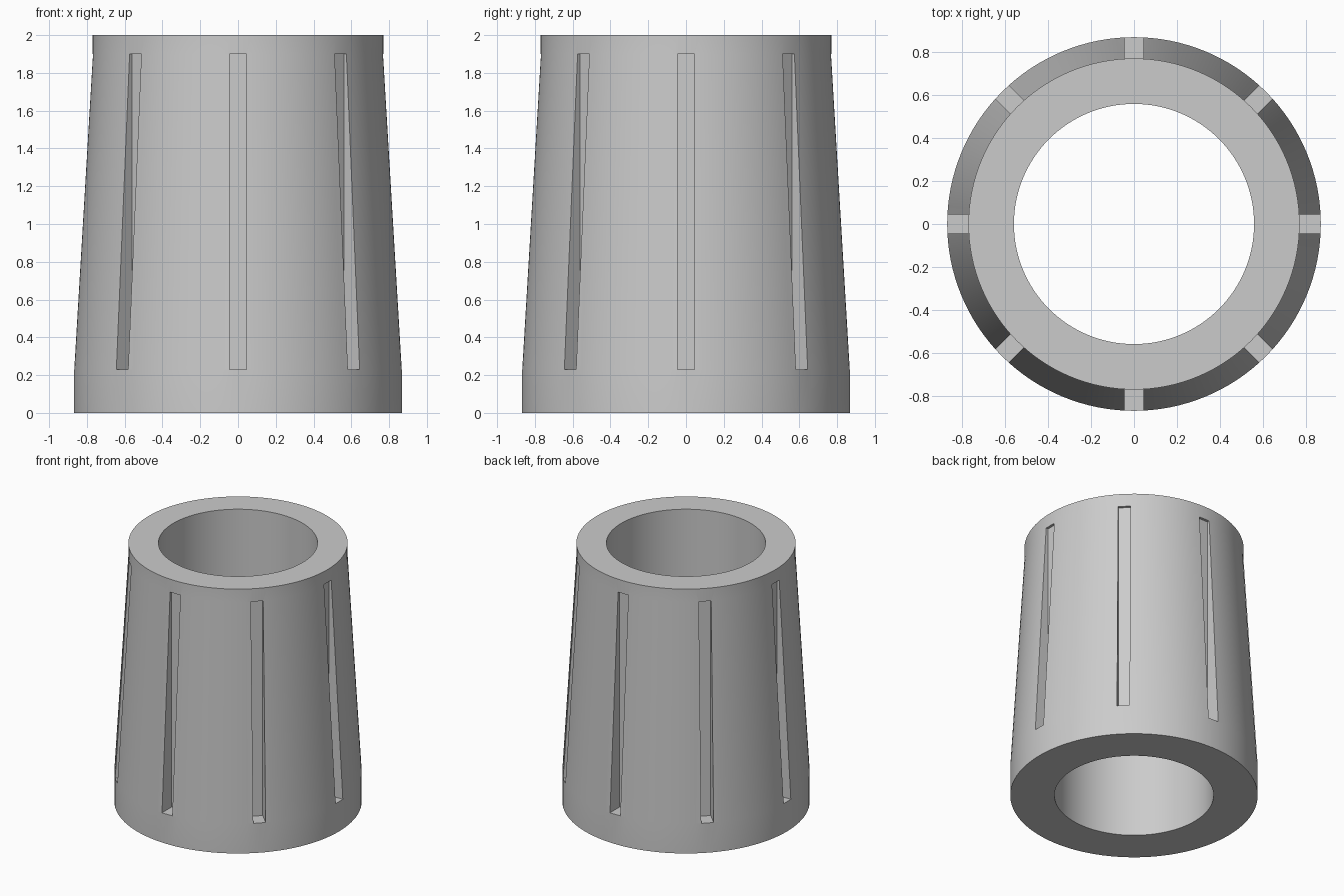
import bpy
import bmesh
import math
from mathutils import Matrix

SEGMENTS = 128
SLOTS = 8

cube = bpy.data.objects.get("Cube")
if cube:
    bpy.data.objects.remove(cube, do_unlink=True)


def add_object(name, bm):
    bmesh.ops.recalc_face_normals(bm, faces=bm.faces)
    mesh = bpy.data.meshes.new(name)
    bm.to_mesh(mesh)
    bm.free()
    obj = bpy.data.objects.new(name, mesh)
    bpy.context.collection.objects.link(obj)
    return obj


# Tapered sleeve: closed wall profile (radius, height) spun round the axis
profile = [(0.558, 0), (0.868, 0), (0.868, 0.23), (0.769, 1.9), (0.769, 2), (0.558, 2)]
bm = bmesh.new()
rings = []
for i in range(SEGMENTS):
    a = math.tau * i / SEGMENTS
    rings.append([bm.verts.new((r * math.cos(a), r * math.sin(a), z)) for r, z in profile])
for i, ring in enumerate(rings):
    following = rings[(i + 1) % SEGMENTS]
    for j in range(len(profile)):
        k = (j + 1) % len(profile)
        bm.faces.new((ring[j], following[j], following[k], ring[k]))
sleeve = add_object("tapered_sleeve", bm)

# Upright slot cutters with a vertical inner face
bm = bmesh.new()
inner, outer, width, low, high = 0.749, 1.0, 0.088, 0.23, 1.9
for i in range(SLOTS):
    turn = Matrix.Rotation(math.tau * i / SLOTS, 4, "Z")
    place = Matrix.Translation(((inner + outer) / 2, 0, (low + high) / 2))
    size = Matrix.Diagonal((outer - inner, width, high - low, 1))
    bmesh.ops.create_cube(bm, size=1, matrix=turn @ place @ size)
cutter = add_object("slot_cutter", bm)
cutter.hide_render = True
cutter.hide_viewport = False

# Cut the slots
cut = sleeve.modifiers.new("slots", "BOOLEAN")
cut.operation = "DIFFERENCE"
cut.solver = "EXACT"
cut.object = cutter
bpy.ops.object.select_all(action="DESELECT")
sleeve.select_set(True)
bpy.context.view_layer.objects.active = sleeve
bpy.ops.object.modifier_apply(modifier=cut.name)
bpy.data.objects.remove(cutter, do_unlink=True)

# Plain grey surface
grey = bpy.data.materials.new("light_grey")
grey.use_nodes = True
colour = (0.6, 0.6, 0.6, 1)
grey.diffuse_color = colour
grey.node_tree.nodes["Principled BSDF"].inputs["Base Color"].default_value = colour
sleeve.data.materials.clear()
sleeve.data.materials.append(grey)
bpy.ops.object.shade_smooth_by_angle(angle=math.radians(30))
